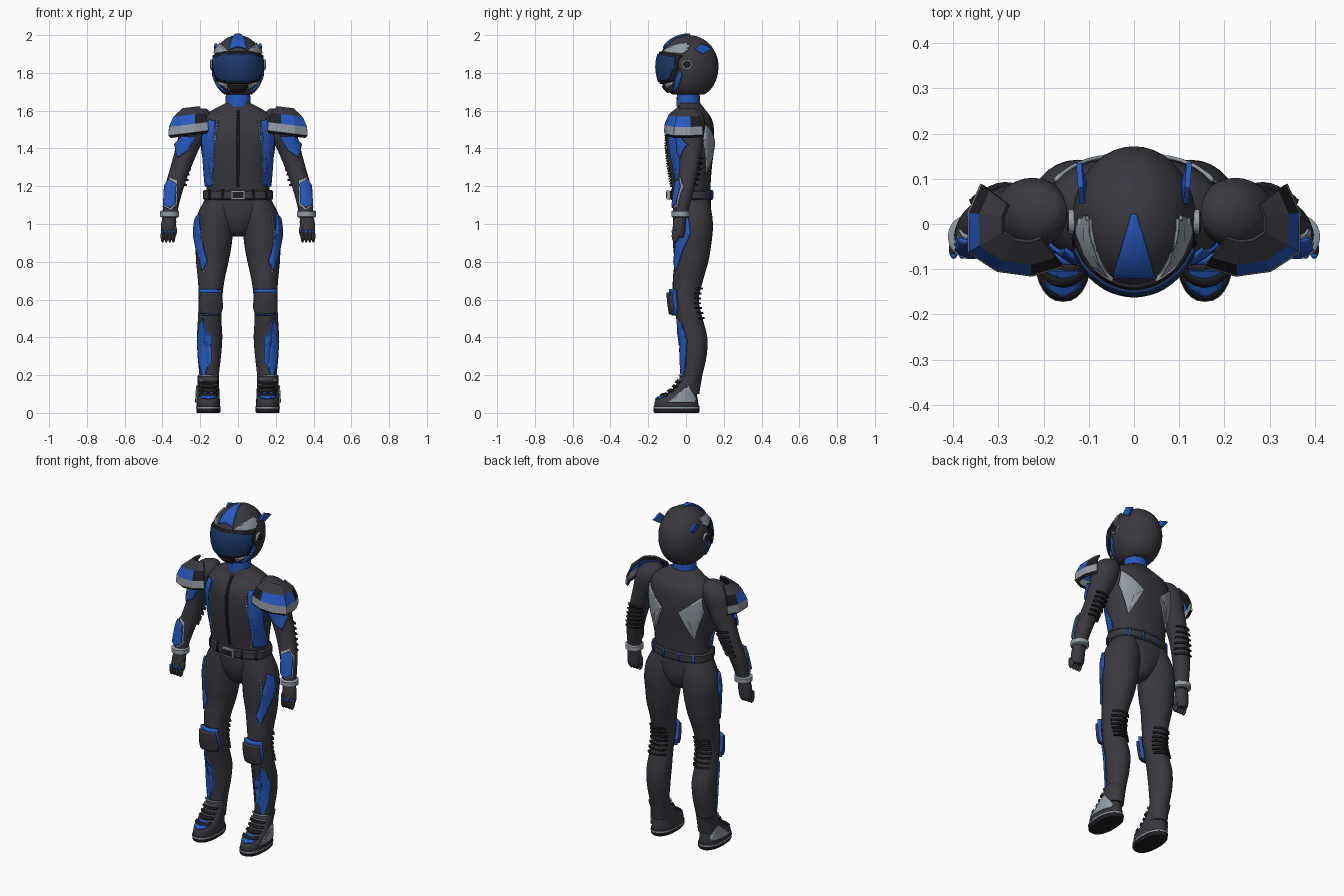
import bpy, bmesh, math
from mathutils import Vector, Matrix
from mathutils.bvhtree import BVHTree

if "Cube" in bpy.data.objects:
    bpy.data.objects.remove(bpy.data.objects["Cube"])


def material(name, r, g, b):
    m = bpy.data.materials.new(name)
    m.use_nodes = True
    m.diffuse_color = (r, g, b, 1)
    m.node_tree.nodes["Principled BSDF"].inputs["Base Color"].default_value = (r, g, b, 1)
    return m


SUIT = material("charcoal fabric", .042, .04, .05)
BLACK = material("black rubber", .014, .014, .017)
BLUE = material("blue armour", .02, .1, .52)
GREY = material("silver grey", .29, .33, .37)
GLASS = material("dark blue visor", .012, .04, .14)


def finish(bm, name, mats, mirror=False, thick=0, angle=40):
    me = bpy.data.meshes.new(name)
    bm.to_mesh(me)
    bm.free()
    ob = bpy.data.objects.new(name, me)
    bpy.context.collection.objects.link(ob)
    for m in mats:
        me.materials.append(m)
    if angle:
        bpy.ops.object.select_all(action='DESELECT')
        ob.select_set(True)
        bpy.context.view_layer.objects.active = ob
        bpy.ops.object.shade_smooth_by_angle(angle=math.radians(angle))
    if thick:
        mod = ob.modifiers.new("thickness", 'SOLIDIFY')
        mod.thickness, mod.offset = thick, 1
    if mirror:
        ob.modifiers.new("mirror", 'MIRROR')
    return ob


def loft(name, mat, rows, e=2, steps=4, sides=28, mirror=False):
    """Skin over horizontal oval rings given as (x, y, z, half width, half depth)."""
    rows = [Vector(r) for r in rows]
    pts = []
    for i in range(len(rows) - 1):
        a, b, c, d = (rows[min(max(i + k, 0), len(rows) - 1)] for k in (-1, 0, 1, 2))
        for s in range(steps):
            t = s / steps
            pts.append(b + (c - a) * t / 2 + (a * 2 - b * 5 + c * 4 - d) * t**2 / 2
                       + (b * 3 - a - c * 3 + d) * t**3 / 2 if steps > 1 else b)
    pts.append(rows[-1])
    bm = bmesh.new()
    rings = []
    for x, y, z, rx, ry in pts:
        ring = []
        for k in range(sides):
            c, s = math.cos(math.tau * k / sides), math.sin(math.tau * k / sides)
            ring.append(bm.verts.new((x + rx * math.copysign(abs(c)**(2 / e), c),
                                      y + ry * math.copysign(abs(s)**(2 / e), s), z)))
        rings.append(ring)
    for lo, hi in zip(rings, rings[1:]):
        for k in range(sides):
            n = (k + 1) % sides
            bm.faces.new((lo[k], lo[n], hi[n], hi[k]))
    bm.faces.new(rings[0])
    bm.faces.new(rings[-1])
    bmesh.ops.recalc_face_normals(bm, faces=bm.faces)
    return finish(bm, name, [mat], mirror)


FRAMES = {"front": (1, -1), "back": (1, 1), "side": (0, 1), "top": (2, 1)}


def patch(name, mat, target, frame, polys, thick=.008, lift=.001, mirror=True):
    """Flat outlines projected on to a body part and thickened into plates."""
    verts = [v.co for v in target.data.vertices]
    tree = BVHTree.FromPolygons(verts, [p.vertices for p in target.data.polygons])
    mid = sum(verts, Vector()) / len(verts)
    axis, sign = FRAMES[frame]
    ua, va = [k for k in range(3) if k != axis]
    bm = bmesh.new()
    for poly in polys:
        loop = []
        for u, v in poly:
            p = Vector()
            p[ua], p[va] = u, v
            loop.append(bm.verts.new(p))
        bm.faces.new(loop)
    bmesh.ops.triangulate(bm, faces=bm.faces)
    for k in (ua, va):
        no = Vector()
        no[k] = 1
        vals = [v.co[k] for v in bm.verts]
        for s in range(math.floor(min(vals) / .015) + 1, math.ceil(max(vals) / .015)):
            bmesh.ops.bisect_plane(bm, geom=bm.verts[:] + bm.edges[:] + bm.faces[:],
                                   plane_co=no * s * .015, plane_no=no)
    ray = Vector()
    ray[axis] = -sign
    for f in bm.faces:
        f.normal_update()
        if f.normal.dot(ray) > 0:
            f.normal_flip()
    for v in bm.verts:
        start = v.co.copy()
        start[axis] = 5 * sign
        hit, no, *_ = tree.ray_cast(start, ray)
        if hit is None:
            start[axis] = mid[axis]
            hit, no, *_ = tree.find_nearest(start)
        v.co = hit + no * lift
    return finish(bm, name, [mat], mirror, thick)


def dashes(path, n, w, h):
    """Small rectangles spread evenly along a path."""
    out = []
    for i in range(n):
        t = i / (n - 1) * (len(path) - 1)
        k = min(int(t), len(path) - 2)
        p = Vector(path[k]).lerp(Vector(path[k + 1]), t - k)
        out.append([(p.x + a * w / 2, p.y + b * h / 2) for a, b in ((-1, -1), (1, -1), (1, 1), (-1, 1))])
    return out


def solids(name, mat, items, kind="box", mirror=True):
    """Boxes or ellipsoids given as (centre, size)."""
    bm = bmesh.new()
    for c, s in items:
        mx = Matrix.Translation(c) @ Matrix.Diagonal((*s, 1))
        if kind == "box":
            bmesh.ops.create_cube(bm, size=1, matrix=mx)
        elif kind == "disc":
            bmesh.ops.create_cone(bm, cap_ends=True, segments=24, radius1=.5, radius2=.5, depth=1,
                                  matrix=mx @ Matrix.Rotation(math.pi / 2, 4, 'Y'))
        else:
            bmesh.ops.create_uvsphere(bm, u_segments=14, v_segments=10, radius=.5, matrix=mx)
    return finish(bm, name, [mat], mirror)


# Body
torso = loft("torso", SUIT, [(0, .03, 1.14, .17, .1), (0, .027, 1.2, .168, .103), (0, .022, 1.3, .18, .115),
             (0, .022, 1.4, .196, .126), (0, .022, 1.5, .2, .126), (0, .027, 1.56, .185, .108),
             (0, .028, 1.6, .14, .078), (0, .015, 1.64, .066, .06)], e=2.3)
loft("neck", BLUE, [(0, .012, 1.62, .066, .062), (0, .012, 1.72, .064, .06)], steps=1)
loft("pelvis", SUIT, [(0, .03, 1.15, .17, .1), (0, .033, 1.08, .18, .1), (0, .035, 1.02, .13, .095),
                      (0, .035, .96, .07, .07), (0, .035, .935, .04, .04)])
leg = loft("leg", SUIT, [(.1, .03, 1.13, .075, .09), (.115, .035, 1.05, .1, .103), (.127, .036, .97, .102, .106),
           (.13, .032, .88, .095, .1), (.136, .028, .8, .086, .09), (.142, .01, .7, .07, .08),
           (.146, 0, .6, .062, .068), (.15, .018, .5, .062, .07), (.15, .04, .4, .067, .073),
           (.152, .042, .3, .062, .067), (.153, .032, .2, .052, .055), (.155, .02, .1, .05, .05)], mirror=True)
arm = loft("arm", SUIT, [(.195, .025, 1.612, .025, .025), (.207, .025, 1.59, .06, .058), (.222, .025, 1.54, .08, .077),
           (.24, .025, 1.47, .075, .07), (.268, .025, 1.4, .063, .062), (.303, .018, 1.3, .055, .053),
           (.335, 0, 1.2, .05, .048), (.355, -.02, 1.1, .042, .04), (.362, -.03, 1.03, .036, .034)], mirror=True)

# Helmet
dome = []
for i in range(22):
    a = math.radians(-64 + i * 154 / 21)
    r = max(math.cos(a), .02) ** (.75 if a < 0 else 1)
    dome.append((0, .012, 1.835 + .165 * math.sin(a), .136 * r, .16 * r))
helmet = loft("helmet", SUIT, dome, steps=2, sides=40)


def both(half):
    """Close a half outline across the centre line."""
    return [half + [(-x, z) for x, z in reversed(half)]]


patch("visor_frame", BLACK, helmet, "front", both([(.04, 1.745), (.108, 1.76), (.129, 1.82), (.126, 1.89), (.07, 1.908)]),
      lift=.002, mirror=False)
patch("visor", GLASS, helmet, "front", both([(.05, 1.757), (.102, 1.772), (.123, 1.825), (.12, 1.878), (.07, 1.894)]),
      thick=.009, lift=.006, mirror=False)
patch("crown_stripe", BLUE, helmet, "top", [[(-.045, -.115), (.045, -.115), (.006, .022), (-.006, .022)]], mirror=False)
patch("brow_plate", GREY, helmet, "front",
      [[(.045, 1.91), (.122, 1.9), (.12, 1.93), (.1, 1.962), (.085, 1.935)]])
patch("cheek_plate", GREY, helmet, "front", [[(.05, 1.715), (.09, 1.735), (.105, 1.755), (.055, 1.742)]])
patch("jaw_stripe", BLUE, helmet, "side", [[(-.03, 1.82), (-.02, 1.79), (-.04, 1.72), (-.07, 1.7), (-.055, 1.76)]])
patch("chin_vent", BLACK, helmet, "front", both([(.03, 1.7), (.045, 1.735)]), mirror=False)
solids("ear_ring", GREY, [((.137, .005, 1.845), (.016, .054, .054))], "disc")
solids("ear_disc", BLACK, [((.141, .005, 1.845), (.014, .042, .042))], "disc")
bm = bmesh.new()
bm.faces.new([bm.verts.new((x, y, z)) for x, y, z in
              ((.121, .045, 1.925), (.124, .08, 1.955), (.128, .135, 1.93), (.116, .09, 1.9))])
finish(bm, "helmet_fin", [BLUE], True, .012, 0)

# Jacket details
patch("zip_strip", BLACK, torso, "front", [[(-.007, 1.2), (.007, 1.2), (.007, 1.6), (-.007, 1.6)]], .003, mirror=False)
patch("zip_teeth", BLACK, torso, "front", dashes([(0, 1.2), (0, 1.59)], 30, .012, .007), .008, mirror=False)
patch("jacket_panel", BLUE, torso, "front", [[(.12, 1.54), (.15, 1.55), (.186, 1.46), (.18, 1.34), (.168, 1.2),
                                              (.135, 1.2), (.15, 1.31), (.135, 1.43)]])
patch("jacket_seam", GREY, torso, "front",
      dashes([(.105, 1.55), (.122, 1.43), (.138, 1.31), (.122, 1.2)], 26, .007, .01), .005)
patch("shoulder_blade_plate", GREY, torso, "back", [[(.055, 1.43), (.17, 1.53), (.18, 1.44), (.13, 1.27), (.112, 1.38)]])

# Belt
belt = loft("belt", SUIT, [(0, .028, z, .178 + w, .106 + w) for z, w in
                           ((1.128, 0), (1.135, .008), (1.172, .008), (1.18, 0))], e=2.3, steps=1)
patch("belt_loops", BLUE, belt, "back", dashes([(.05, 1.154), (.13, 1.154)], 2, .009, .048), .005)
patch("belt_tabs", BLACK, belt, "front", dashes([(.08, 1.154), (.15, 1.154)], 2, .01, .048), .006)
solids("buckle", GREY, [((0, -.095, 1.154), (.076, .018, .046))], mirror=False)
solids("buckle_inset", BLACK, [((0, -.101, 1.154), (.06, .012, .031))], mirror=False)

# Shoulder pads: faceted rows, coloured row by row
bm = bmesh.new()
grid = []
for r, z in ((.116, 1.478), (.126, 1.488), (.122, 1.527), (.1, 1.575), (.05, 1.612)):
    row = []
    for deg, k in ((-128, 1), (-95, .95), (-60, 1), (-30, 1.13), (5, .98), (38, .95)):
        x = r * k * math.cos(math.radians(deg))
        y = r * k * math.sin(math.radians(deg))
        row.append(bm.verts.new((.237 + x, .012 + y, z - .13 * x)))
    grid.append(row)
for i, mat_id in enumerate((0, 1, 2, 3)):
    for j in range(5):
        f = bm.faces.new((grid[i][j], grid[i][j + 1], grid[i + 1][j + 1], grid[i + 1][j]))
        f.material_index = 0 if i == 2 and j in (0, 4) else mat_id
finish(bm, "shoulder_pad", [BLACK, GREY, BLUE, SUIT], True, .01, 0)

# Arm armour, elbow ribs, cuffs
patch("upper_arm_plate", BLUE, arm, "front", [[(.225, 1.46), (.29, 1.465), (.325, 1.42), (.315, 1.35), (.265, 1.39)]], .014)
patch("forearm_base", GREY, arm, "front", [[(.32, 1.23), (.36, 1.245), (.384, 1.2), (.392, 1.09), (.355, 1.075), (.325, 1.1)]], .007)
patch("forearm_plate", BLUE, arm, "front", [[(.328, 1.21), (.36, 1.235), (.378, 1.2), (.387, 1.1), (.358, 1.085), (.334, 1.11)]],
      .009, .008)
patch("elbow_rib", BLACK, arm, "back", dashes([(.32, 1.21), (.285, 1.35)], 6, .08, .009), .012)
loft("cuff", GREY, [(.362, -.028, z, r, r) for z, r in ((1.035, .042), (1.04, .05), (1.066, .05), (1.071, .042))],
     steps=1, mirror=True)

# Hands
loft("glove", SUIT, [(.362, -.03, 1.05, .034, .032), (.367, -.035, 1.0, .04, .034), (.37, -.038, .95, .038, .033),
                     (.37, -.038, .925, .028, .024)], mirror=True)
fingers = [.342 + i * .019 for i in range(4)]
solids("finger", SUIT, [((x, -.055, .937), (.022, .042, .072)) for x in fingers], "ball")
solids("thumb", SUIT, [((.336, -.045, .965), (.026, .04, .065))], "ball")
solids("knuckle", BLUE, [((x, -.07, .96), (.014, .014, .018)) for x in fingers], "ball")

# Leg panels, seams, knees
patch("thigh_panel", BLUE, leg, "side", [[(-.02, 1.05), (.015, 1.03), (.025, .95), (-.015, .86), (-.05, .75), (-.058, .8), (-.045, .95)]], .01)
patch("thigh_seam", GREY, leg, "front", dashes([(.18, 1.04), (.19, .95), (.188, .85), (.178, .75)], 22, .007, .01), .005)
patch("shin_panel", BLUE, leg, "side", [[(-.042, .5), (-.02, .47), (.008, .38), (0, .25), (-.018, .17), (-.022, .24), (-.024, .38)]], .01)
patch("shin_seam", GREY, leg, "front", dashes([(.192, .48), (.195, .35), (.182, .21)], 18, .007, .01), .005)
patch("knee_rim", BLUE, leg, "front", [[(.108, .52), (.182, .52), (.194, .56), (.19, .655), (.1, .655), (.096, .56)]], .02)
patch("knee_cap", SUIT, leg, "front", [[(.112, .528), (.178, .528), (.187, .56), (.182, .638), (.108, .638), (.104, .56)]],
      .03, .004)
patch("knee_rib", BLACK, leg, "back", dashes([(.147, .5), (.145, .66)], 7, .1, .009), .01)

# Boots
foot = [(.03, -.05, .062, .118), (.065, -.05, .061, .113), (.09, -.033, .059, .092),
        (.12, -.01, .058, .068), (.16, .012, .057, .059), (.2, .03, .056, .058)]
boot = loft("boot", SUIT, [(.157, y, z, rx, ry) for z, y, rx, ry in foot], e=2.2, mirror=True)
loft("sole", BLACK, [(.157, -.05, z, .063 + w, .12 + w) for z, w in ((0, -.004), (.006, .001), (.034, .001), (.04, -.003))],
     e=2.3, steps=1, mirror=True)
loft("sole_line", GREY, [(.157, -.05, z, .0655, .1225) for z in (.022, .031)], e=2.3, steps=1, mirror=True)
patch("toe_plate", BLUE, boot, "top", [[(.112, -.1), (.125, -.14), (.157, -.16), (.189, -.14), (.202, -.1), (.157, -.125)]])
patch("boot_side_plate", GREY, boot, "side", [[(-.1, .055), (.045, .055), (.05, .075), (.015, .14), (-.01, .13), (-.04, .09)]])
patch("boot_strap", BLACK, boot, "front", dashes([(.157, .09), (.157, .16)], 4, .085, .011), .012)
patch("boot_band", GREY, boot, "front", dashes([(.157, .172), (.157, .195)], 2, .09, .007), .008)
